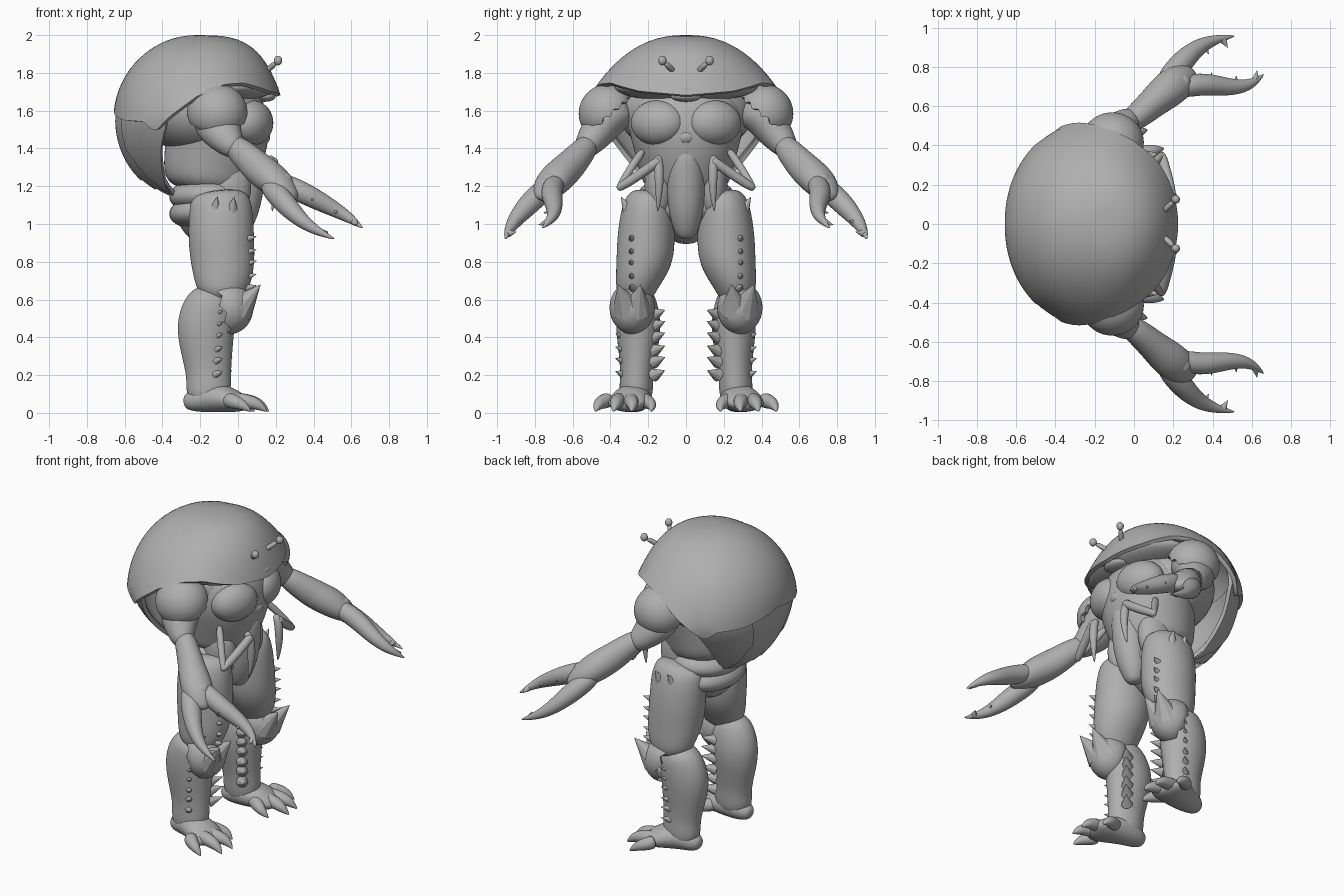
import bpy, bmesh
from math import sin, cos, radians, pi
from mathutils import Vector, Matrix, Euler

default_cube = bpy.data.objects.get("Cube")
if default_cube:
    bpy.data.objects.remove(default_cube, do_unlink=True)

clay = bpy.data.materials.new("clay_grey")
clay.use_nodes = True
clay.diffuse_color = (.43, .43, .43, 1)
clay.node_tree.nodes["Principled BSDF"].inputs["Base Color"].default_value = (.43, .43, .43, 1)

UP, FORWARD = Vector((0, 0, 1)), Vector((1, 0, 0))


def finish(name, bm, mirror, smooth=True, subdivide=0, thickness=0):
    """Turn a bmesh into a named object with its modifiers."""
    bmesh.ops.recalc_face_normals(bm, faces=bm.faces)
    mesh = bpy.data.meshes.new(name)
    bm.to_mesh(mesh)
    bm.free()
    mesh.materials.append(clay)
    for polygon in mesh.polygons:
        polygon.use_smooth = smooth
    obj = bpy.data.objects.new(name, mesh)
    bpy.context.scene.collection.objects.link(obj)
    if thickness:
        solid = obj.modifiers.new("Thickness", 'SOLIDIFY')
        solid.thickness = thickness
        solid.offset = -1
        split = obj.modifiers.new("Crisp rim", 'EDGE_SPLIT')
        split.split_angle = radians(40)
    if subdivide:
        obj.modifiers.new("Smooth", 'SUBSURF').levels = subdivide
        obj.modifiers["Smooth"].render_levels = subdivide
    if mirror:
        obj.modifiers.new("Mirror", 'MIRROR').use_axis = (False, True, False)
    return obj


def loft(name, rings, ref=FORWARD, mirror=True, sides=14):
    """Tube through rings (x, y, z, half size along ref, half size across)."""
    bm = bmesh.new()
    centres = [Vector(r[:3]) for r in rings]
    loops = []
    for i, ring in enumerate(rings):
        tangent = (centres[min(i + 1, len(rings) - 1)] - centres[max(i - 1, 0)]).normalized()
        u = (ref - tangent * ref.dot(tangent)).normalized()
        v = tangent.cross(u)
        loops.append([bm.verts.new(centres[i] + u * ring[3] * cos(2 * pi * k / sides)
                                   + v * ring[4] * sin(2 * pi * k / sides)) for k in range(sides)])
    for low, high in zip(loops, loops[1:]):
        for k in range(sides):
            n = (k + 1) % sides
            bm.faces.new((low[k], low[n], high[n], high[k]))
    bm.faces.new(loops[0])
    bm.faces.new(loops[-1])
    return finish(name, bm, mirror, subdivide=2)


def tube(name, points, radii, ref=UP):
    return loft(name, [(*p, r, r) for p, r in zip(points, radii)], ref, sides=10)


def ball(name, centre, radii, mirror=True, tilt=(0, 0, 0)):
    bm = bmesh.new()
    matrix = Matrix.LocRotScale(Vector(centre), Euler([radians(t) for t in tilt]), Vector(radii))
    bmesh.ops.create_uvsphere(bm, u_segments=32, v_segments=18, radius=1, matrix=matrix)
    return finish(name, bm, mirror)


def spikes(name, items):
    """Cones given as (base, tip, radius)."""
    bm = bmesh.new()
    for base, tip, radius in items:
        base, tip = Vector(base), Vector(tip)
        axis = tip - base
        turn = axis.to_track_quat('Z', 'Y').to_matrix().to_4x4()
        bmesh.ops.create_cone(bm, cap_ends=True, segments=10, radius1=radius, radius2=0,
                              depth=axis.length, matrix=Matrix.Translation((base + tip) / 2) @ turn)
    return finish(name, bm, True, smooth=False)


def blend(table, angle):
    for (a, low), (b, high) in zip(table, table[1:]):
        if angle <= b:
            return low + (high - low) * max(0, angle - a) / (b - a)
    return table[-1][1]


def plate(name, centre, radii, rim, start=-180, end=180, top=90, jag=0, teeth=1,
          flare=0, fullness=0, tilt=(0, 0, 0), mirror=True, thickness=.025):
    """Ellipsoid shell cut at a rim elevation that varies with azimuth."""
    bm = bmesh.new()
    turn = Euler([radians(t) for t in tilt]).to_matrix()
    columns, rows, grid = 96, 16, []
    for i in range(columns + 1):
        azimuth = start + (end - start) * i / columns
        a = radians(azimuth)
        saw = abs((i * teeth / columns) % 1 - .5) * 2
        edge = blend(rim, abs((azimuth + 180) % 360 - 180)) - jag * saw
        column = []
        for j in range(rows + 1):
            t = j / rows
            e = radians(top + (edge - top) * t)
            ahead = max(0, cos(a))
            reach = max(0, cos(e)) ** (1 - fullness * ahead)
            reach *= 1 + flare * t ** 4 * (sin(a) ** 2 + ahead / 2)
            pinch = 1 + .35 * min(0, sin(e))
            p = Vector((radii[0] * reach * cos(a), radii[1] * reach * sin(a) * pinch, radii[2] * sin(e)))
            column.append(bm.verts.new(turn @ p + Vector(centre)))
        grid.append(column)
    for left, right in zip(grid, grid[1:]):
        for j in range(rows):
            bm.faces.new((left[j], left[j + 1], right[j + 1], right[j]))
    bmesh.ops.remove_doubles(bm, verts=bm.verts, dist=.0005)
    return finish(name, bm, mirror, thickness=thickness)


# Carapace: domed upper shell and overlapping rear plates
hub = (-.22, 0, 1.55)
plate("upper_shell", hub, (.44, .49, .45),
      [(0, 17), (30, 20), (55, 26), (70, 25), (90, 16), (108, 2), (118, -8), (128, -1), (150, 0), (180, 6)],
      flare=.08, fullness=.38, mirror=False)
plate("rear_shell", hub, (.43, .48, .44), [(114, 0), (122, -28), (132, -66), (150, -56), (180, -36)],
      start=114, end=246, top=20, jag=6, teeth=9, mirror=False)
plate("rear_side_shell", hub, (.437, .487, .447), [(112, 0), (120, -30), (130, -58), (143, -42), (156, -16)],
      start=112, end=156, top=15, jag=5, teeth=4)

# Head tucked beneath the shell
ball("under_shell_body", (-.2, 0, 1.6), (.3, .36, .24), False)
ball("head", (-.05, 0, 1.725), (.25, .38, .08), False)
ball("upper_lip", (.15, 0, 1.715), (.065, .12, .035), False)
ball("lower_jaw", (.14, 0, 1.675), (.06, .08, .028), False)
tube("eye_stalk", [(.12, .05, 1.79), (.17, .08, 1.825), (.2, .115, 1.855)], (.018, .016, .016))
ball("eye", (.212, .125, 1.865), (.022, .022, .025))

# Torso, chest and belly
loft("torso", [(-.1, 0, 1.74, .18, .24), (-.1, 0, 1.62, .26, .31), (-.1, 0, 1.5, .275, .31),
               (-.12, 0, 1.4, .27, .28), (-.15, 0, 1.28, .255, .25), (-.16, 0, 1.16, .22, .22)],
     mirror=False, sides=20)
ball("pectoral", (.075, .148, 1.535), (.105, .15, .12), tilt=(0, 0, 22))
ball("breastbone", (.13, 0, 1.46), (.04, .05, .04), False)
loft("belly_plate", [(.06, 0, 1.42, .09, .06), (.05, 0, 1.35, .105, .095), (.03, 0, 1.22, .115, .108),
                     (.02, 0, 1.08, .1, .098), (0, 0, .97, .07, .07), (-.01, 0, .92, .04, .04)], mirror=False)
ball("belly_side", (-.05, .14, 1.2), (.12, .08, .18))
loft("pelvis", [(-.14, 0, 1.22, .21, .22), (-.15, 0, 1.1, .21, .24), (-.13, 0, 1, .18, .19),
                (-.07, 0, .93, .1, .06)], mirror=False)
for height, width in ((1.16, .25), (1.07, .26)):
    ball("hip_band", (-.16, 0, height), (.205, width, .1), False, tilt=(0, -6, 0))

# Small folded limbs on the belly
tube("folded_limb_outer", [(.02, .22, 1.4), (.08, .29, 1.3), (.14, .35, 1.2), (.145, .355, 1.19)],
     (.024, .022, .02, .015))
tube("folded_limb_return", [(.135, .365, 1.185), (.145, .34, 1.2), (.17, .24, 1.265), (.19, .15, 1.33), (.19, .14, 1.34)],
     (.016, .026, .028, .028, .02))
tube("folded_limb_claw", [(.16, .15, 1.36), (.19, .145, 1.33), (.2, .14, 1.2), (.18, .15, 1.06)],
     (.02, .028, .026, .004), FORWARD + Vector((0, 1, 0)))

# Arms
loft("upper_arm", [(-.11, .3, 1.64, .1, .1), (-.12, .4, 1.58, .14, .11), (-.1, .46, 1.5, .125, .1),
                   (-.04, .52, 1.42, .078, .075), (0, .55, 1.38, .05, .05)])
plate("shoulder_plate", (-.11, .415, 1.59), (.16, .155, .15), [(0, -2), (180, -2)],
      jag=9, teeth=14, tilt=(-40, 0, 0))
loft("forearm", [(-.05, .5, 1.44, .055, .055), (.02, .55, 1.38, .075, .07), (.1, .62, 1.3, .09, .08),
                 (.18, .69, 1.24, .09, .1), (.25, .74, 1.18, .07, .09), (.31, .775, 1.135, .02, .035)], UP)
ball("hand_knob", (.24, .72, 1.23), (.05, .05, .045))
outer = [(.14, .7, 1.23), (.24, .82, 1.12), (.32, .9, 1.03), (.41, .94, .965), (.518, .958, .918)]
inner = [(.18, .68, 1.24), (.34, .72, 1.17), (.47, .695, 1.1), (.59, .7, 1.035), (.665, .765, .975)]
tube("outer_finger", outer, (.06, .066, .046, .028, .003))
tube("inner_finger", inner, (.055, .064, .05, .032, .003))
teeth = []
for finger, side in ((outer, Vector((.03, -.05, .01))), (inner, Vector((.01, .06, -.02)))):
    for a, b in zip(finger[1:-1], finger[2:]):
        root = Vector(a).lerp(Vector(b), .35)
        teeth.append((root + side * .2, root + side, .02))
spikes("claw_teeth", teeth)

# Legs
loft("thigh", [(-.1, .19, 1.18, .14, .1), (-.09, .205, 1.1, .175, .14), (-.09, .21, .92, .18, .16),
               (-.08, .22, .8, .175, .155), (-.08, .265, .68, .155, .115), (-.1, .28, .58, .1, .09)])
spikes("thigh_cuff", [((x, .28, 1.03), (x + .02, .345, 1.145), .055) for x in (-.13, -.04)])
spikes("thigh_spines", [((.04, .28, z), (.1, .3, z + .015), .025)
                        for z in (.66, .72, .79, .85, .92)])
plate("knee_plate", (-.055, .285, .555), (.14, .12, .135), [(0, -5), (180, -5)],
      jag=12, teeth=9, tilt=(0, 75, 0))
spikes("knee_points", [((.005, y, .55), (.12, y + dy, .68), .085) for y, dy in ((.26, -.02), (.31, .05))])
loft("shin", [(-.12, .275, .66, .09, .09), (-.15, .26, .57, .15, .115), (-.175, .25, .45, .16, .125),
              (-.165, .255, .32, .14, .105), (-.155, .26, .2, .12, .088), (-.155, .265, .11, .125, .095),
              (-.17, .265, .03, .09, .07)])
heights = (.2, .27, .33, .4, .46, .52)
spikes("inner_shin_spines", [((-.09, .17, z), (-.03, .11, z + .025), .036) for z in heights])
spikes("outer_shin_spines", [((-.13, .32, z), (-.08, .375, z + .02), .03) for z in heights])

# Feet
loft("foot", [(-.29, .26, .055, .03, .03), (-.25, .26, .06, .056, .065), (-.16, .265, .085, .084, .09),
              (-.06, .295, .075, .075, .108), (.02, .32, .05, .048, .112), (.06, .33, .04, .02, .06)], UP)
for tip_x, tip_y in ((.09, .185), (.165, .29), (.155, .385), (.07, .48)):
    root_y = .31 + (tip_y - .32) * .55
    tube("toe_claw", [(-.06, root_y, .07), (tip_x - .1, (root_y + tip_y) / 2, .062),
                      (tip_x - .04, tip_y - .01, .042), (tip_x, tip_y, .006)], (.045, .042, .03, .003))
